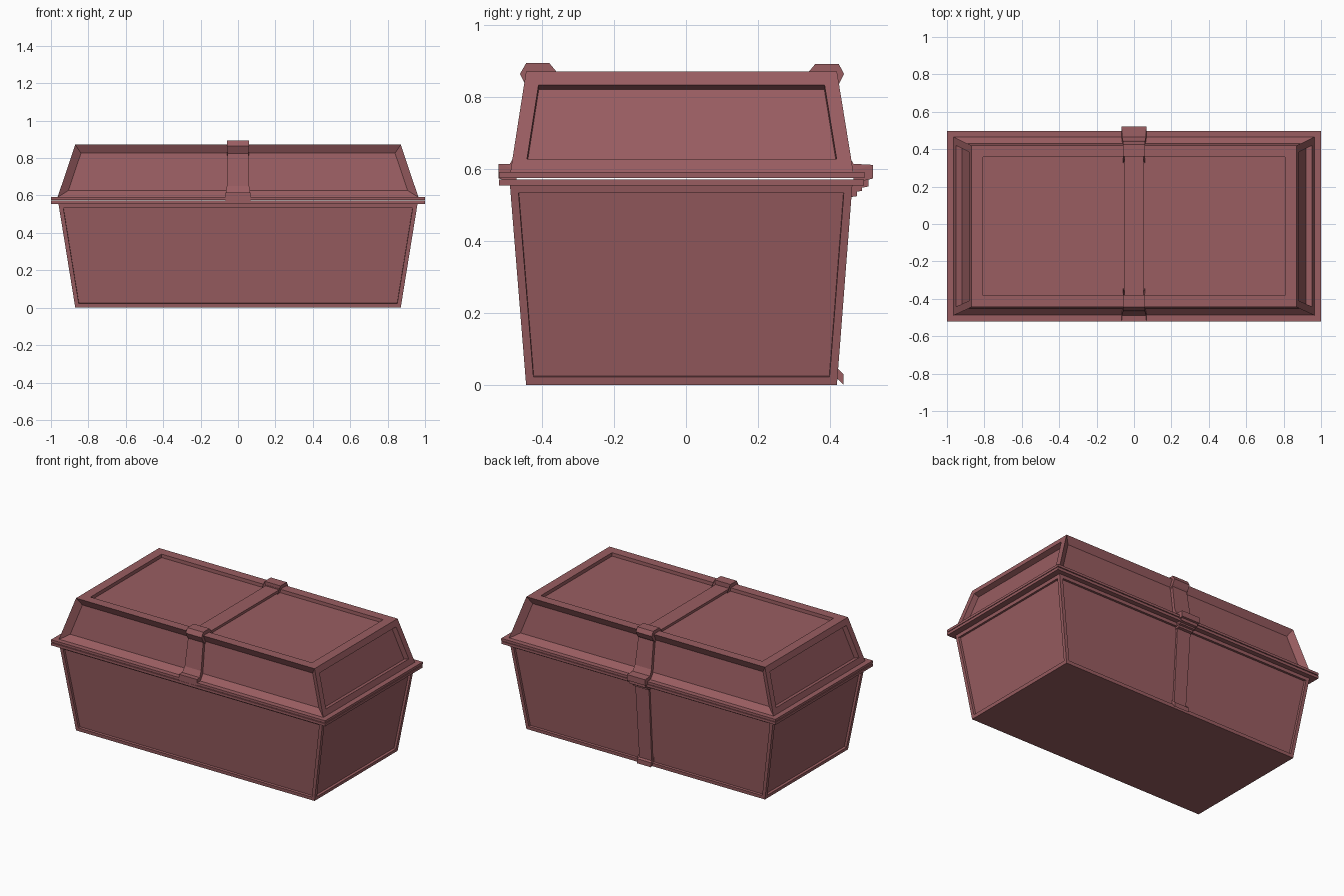
import bpy, bmesh
from mathutils import Vector

if "Cube" in bpy.data.objects:
    bpy.data.objects.remove(bpy.data.objects["Cube"])

mat = bpy.data.materials.new("dull_red")
mat.diffuse_color = (0.32, 0.11, 0.12, 1)
mat.use_nodes = True
mat.node_tree.nodes["Principled BSDF"].inputs["Base Color"].default_value = mat.diffuse_color


def finish(bm, name):
    bmesh.ops.recalc_face_normals(bm, faces=bm.faces)
    me = bpy.data.meshes.new(name)
    bm.to_mesh(me)
    bm.free()
    ob = bpy.data.objects.new(name, me)
    bpy.context.collection.objects.link(ob)
    me.materials.append(mat)


def frustum(z0, r0, z1, r1):
    """Tapered box; r = (half x, y min, y max)."""
    bm = bmesh.new()
    rings = []
    for z, (x, a, b) in ((z0, r0), (z1, r1)):
        rings.append([bm.verts.new(p) for p in ((-x, a, z), (x, a, z), (x, b, z), (-x, b, z))])
    lo, hi = rings
    bm.faces.new(lo[::-1])
    bm.faces.new(hi)
    for i in range(4):
        j = (i + 1) % 4
        bm.faces.new((lo[i], lo[j], hi[j], hi[i]))
    bm.normal_update()
    return bm


def inset(bm, faces, thickness, depth):
    bmesh.ops.inset_individual(bm, faces=faces, thickness=thickness, depth=depth, use_even_offset=True)
    bm.normal_update()


def recess(bm, faces, frame, depth):
    """Flat frame around a panel sunk with straight walls."""
    inset(bm, faces, frame, 0)
    inset(bm, faces, 0.001, -depth)


# Tapered body with four sunk panels
bm = frustum(0, (0.87, -0.445, 0.42), 0.556, (0.96, -0.49, 0.463))
recess(bm, [f for f in bm.faces if abs(f.normal.z) < 0.5], 0.022, 0.015)
finish(bm, "body")

# Rims of body and lid, separated by a thin slit
finish(frustum(0.555, (1.0, -0.52, 0.495), 0.572, (1.0, -0.52, 0.495)), "body_rim")
finish(frustum(0.576, (1.0, -0.52, 0.497), 0.592, (1.0, -0.52, 0.497)), "lid_rim")

# Lid: framed top and ends, long sides hollowed with sloping walls
bm = frustum(0.59, (0.965, -0.489, 0.466), 0.872, (0.87, -0.445, 0.42))
top = [f for f in bm.faces if f.normal.z > 0.8]
ends = [f for f in bm.faces if abs(f.normal.x) > 0.8]
sides = [f for f in bm.faces if abs(f.normal.y) > 0.8]
recess(bm, top, 0.062, 0.022)
recess(bm, ends, 0.04, 0.035)
inset(bm, sides, 0.042, -0.03)
finish(bm, "lid")


def strap(path, name):
    """Band along (y, z, half width) points, thickened towards the chest centre."""
    bm = bmesh.new()
    c = Vector((0, -0.0125, 0.45))
    rows = []
    for y, z, w in path:
        row = []
        for s, k in ((-1, 1), (1, 1), (1, 0.9), (-1, 0.9)):
            p = c + (Vector((0, y, z)) - c) * k
            row.append(bm.verts.new((s * w, p.y, p.z)))
        rows.append(row)
    for a, b in zip(rows, rows[1:]):
        for i in range(4):
            j = (i + 1) % 4
            bm.faces.new((a[i], a[j], b[j], b[i]))
    bm.faces.new(rows[0])
    bm.faces.new(rows[-1])
    finish(bm, name)


# Strap: front flare, corner knuckle, flat top run, rear knuckle, hinge steps, foot
strap([(-0.522, 0.574, 0.066), (-0.522, 0.615, 0.066), (-0.49, 0.615, 0.064), (-0.47, 0.65, 0.06),
       (-0.442, 0.825, 0.055), (-0.447, 0.835, 0.058), (-0.462, 0.865, 0.058), (-0.445, 0.895, 0.058),
       (-0.38, 0.895, 0.058), (-0.38, 0.866, 0.05),
       (0.36, 0.866, 0.05), (0.36, 0.893, 0.058), (0.425, 0.893, 0.058), (0.44, 0.865, 0.058),
       (0.425, 0.835, 0.058), (0.418, 0.825, 0.055), (0.446, 0.65, 0.06), (0.466, 0.615, 0.064),
       (0.52, 0.612, 0.066), (0.52, 0.574, 0.066)], "lid_strap")
strap([(0.508, 0.573, 0.06), (0.508, 0.552, 0.06), (0.49, 0.55, 0.058), (0.49, 0.54, 0.058),
       (0.476, 0.538, 0.055), (0.476, 0.525, 0.055), (0.457, 0.523, 0.05), (0.422, 0.036, 0.045),
       (0.438, 0.03, 0.052), (0.438, 0.0, 0.052)], "rear_strap")
